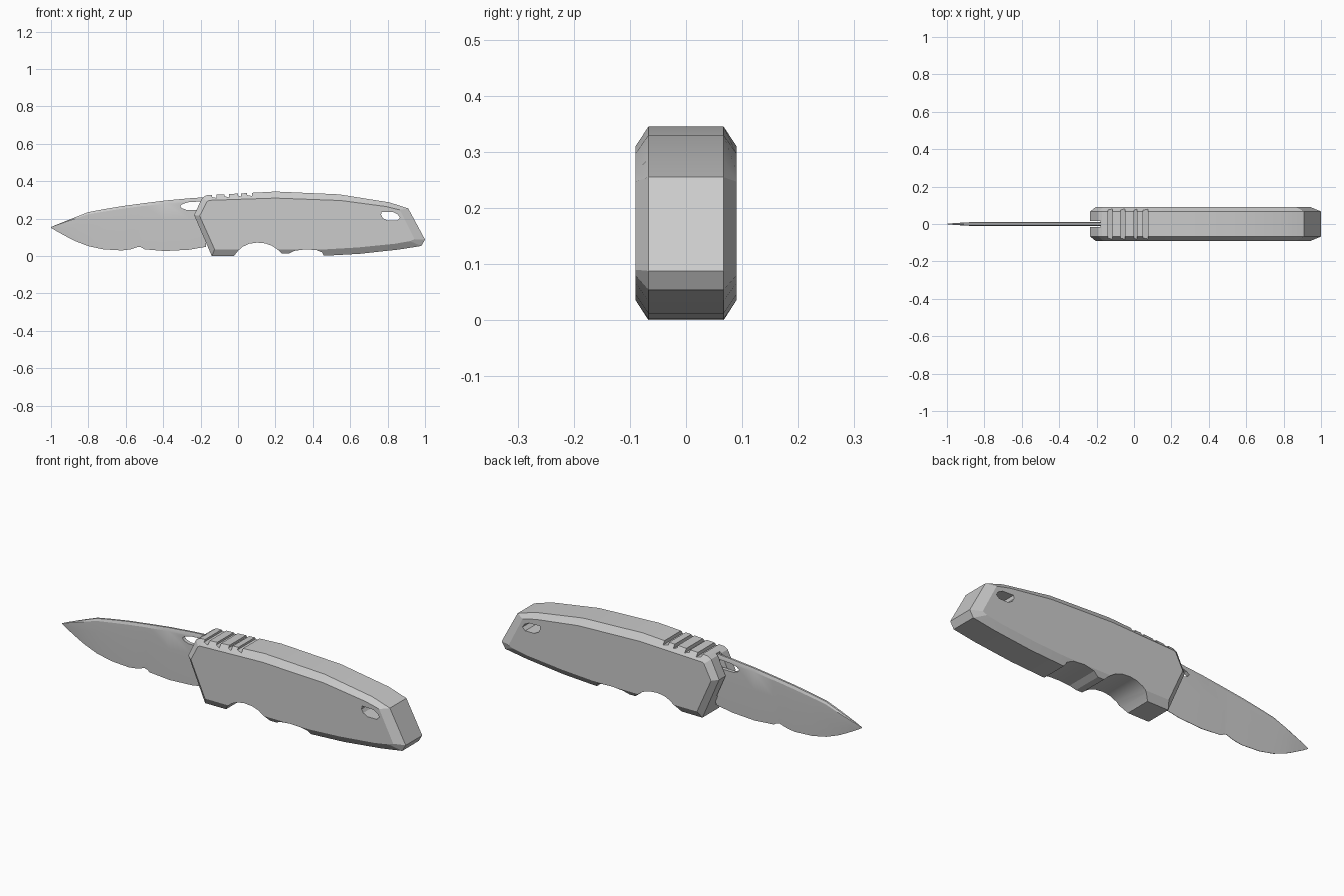
import bpy, bmesh

cube = bpy.data.objects.get("Cube")
if cube:
    bpy.data.objects.remove(cube, do_unlink=True)

grey = bpy.data.materials.new("plain grey")
grey.use_nodes = True
colour = (0.6, 0.6, 0.6, 1)
grey.diffuse_color = colour
grey.node_tree.nodes["Principled BSDF"].inputs["Base Color"].default_value = colour


def loft(name, rings):
    """Skin a row of closed rings and cap both ends."""
    bm = bmesh.new()
    loops = [[bm.verts.new(p) for p in ring] for ring in rings]
    n = len(loops[0])
    for a, b in zip(loops, loops[1:]):
        for i in range(n):
            j = (i + 1) % n
            bm.faces.new((a[i], a[j], b[j], b[i]))
    bm.faces.new(loops[0])
    bm.faces.new(loops[-1])
    bmesh.ops.recalc_face_normals(bm, faces=bm.faces)
    mesh = bpy.data.meshes.new(name)
    bm.to_mesh(mesh)
    bm.free()
    mesh.materials.append(grey)
    obj = bpy.data.objects.new(name, mesh)
    bpy.context.collection.objects.link(obj)
    return obj


def layer(profile, y):
    return [(x, y, z) for x, z in profile]


def slab(name, profile, half):
    return loft(name, [layer(profile, -half), layer(profile, half)])


def select(obj):
    bpy.ops.object.select_all(action="DESELECT")
    obj.select_set(True)
    bpy.context.view_layer.objects.active = obj


def cut(obj, cutter):
    cutter.hide_render = True
    mod = obj.modifiers.new("cut", "BOOLEAN")
    mod.operation = "DIFFERENCE"
    mod.solver = "EXACT"
    mod.object = cutter
    select(obj)
    bpy.ops.object.modifier_apply(modifier=mod.name)
    bpy.data.objects.remove(cutter, do_unlink=True)


# Handle: outer rim profile and the smaller side face it chamfers to
rim = [(-.235, .22), (-.19, .313), (-.17, .325), (.2, .345), (.54, .33),
       (.81, .287), (.91, .255), (1, .088), (.98, .054), (.86, .035),
       (.65, .012), (.47, .002), (-.14, 0)]
side = [(-.205, .215), (-.165, .292), (-.155, .298), (.2, .31), (.55, .297),
        (.79, .265), (.865, .247), (.945, .09), (.92, .08), (.84, .066),
        (.64, .046), (.47, .036), (-.125, .036)]
handle = loft("handle", [layer(side, -.09), layer(rim, -.067),
                         layer(rim, .067), layer(side, .09)])

# Finger grooves along the underside
cut(handle, slab("finger_cutter", [
    (-.03, -.03), (-.02, .003), (0, .028), (.025, .05), (.06, .066), (.1, .072),
    (.145, .068), (.18, .056), (.21, .036), (.235, .013), (.27, .013),
    (.3, .028), (.36, .036), (.42, .032), (.45, .02), (.475, -.03)], .2))

# Thumb grip notches across the top
for x, width in ((-.127, .026), (-.06, .022), (.008, .018), (.062, .026)):
    z = .331 + .054 * x
    h = width / 2
    cut(handle, slab("notch_cutter", [(x - h, z + .04), (x - h, z - .008),
                                      (x + h, z - .014), (x + h, z + .04)], .2))

# Lanyard hole and the slot that takes the blade
cut(handle, slab("lanyard_cutter", [
    (.768, .237), (.83, .235), (.855, .222), (.866, .205), (.85, .19),
    (.8, .19), (.775, .203), (.765, .22)], .2))
cut(handle, slab("slot_cutter", [(-.3, -.1), (-.18, -.1), (-.18, .5), (-.3, .5)], .015))

# Blade: stations of x, cutting edge height, spine height, half thickness
stations = [(-1, .151, .155, .001), (-.97, .133, .168, .004), (-.91, .1, .192, .008),
            (-.87, .08, .208, .01), (-.8, .053, .235, .01), (-.72, .036, .25, .01),
            (-.62, .03, .267, .01), (-.575, .036, .273, .01), (-.53, .05, .279, .01),
            (-.515, .046, .281, .01), (-.5, .036, .283, .01), (-.39, .027, .297, .01),
            (-.26, .034, .309, .01), (-.17, .05, .315, .01)]
rings = []
for x, low, high, t in stations:
    mid = low + (high - low) * .6
    top = low + (high - low) * .94
    half = [(.1 * t, low), (.85 * t, mid), (t, top), (.5 * t, high)]
    rings.append([(x, y, z) for y, z in half] + [(x, -y, z) for y, z in reversed(half)])
blade = loft("blade", rings)

# Opening hole under the blade spine
cut(blade, slab("thumb_cutter", [
    (-.31, .268), (-.295, .279), (-.265, .288), (-.185, .293), (-.185, .247),
    (-.275, .247), (-.3, .256)], .1))

for obj in (handle, blade):
    select(obj)
    bpy.ops.object.shade_smooth_by_angle(angle=.32)
